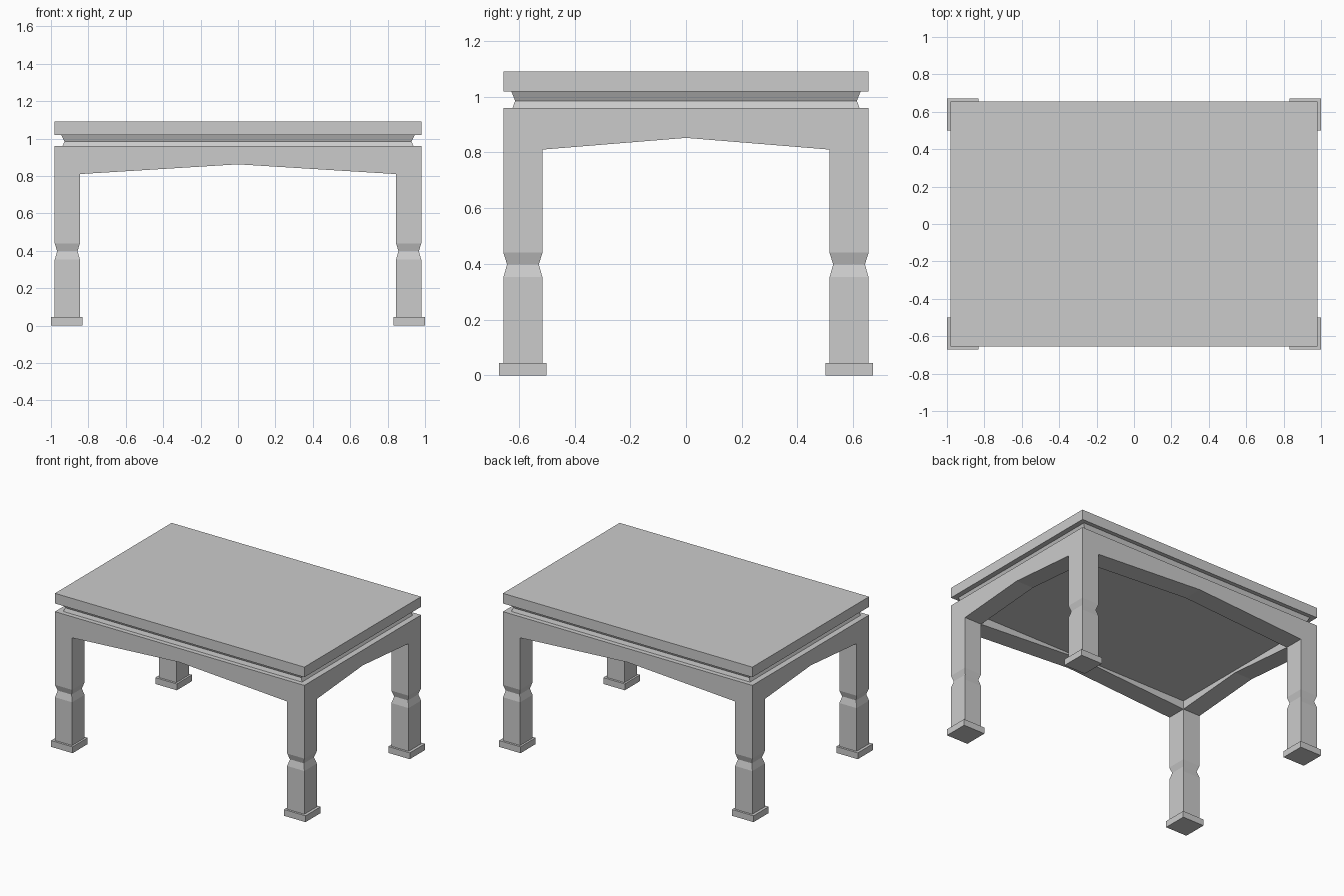
import bpy, bmesh

if "Cube" in bpy.data.objects:
    bpy.data.objects.remove(bpy.data.objects["Cube"])

X, Y = 0.98, 0.655          # outer half sizes of the frame
XI, YI = 0.845, 0.515       # inner faces of legs and aprons


def finish(bm, name):
    bmesh.ops.recalc_face_normals(bm, faces=bm.faces)
    me = bpy.data.meshes.new(name)
    bm.to_mesh(me)
    bm.free()
    ob = bpy.data.objects.new(name, me)
    bpy.context.collection.objects.link(ob)
    return ob


def stack(name, levels, cx=0, cy=0):
    """Rectangular sections (half x, half y, z) joined from bottom to top."""
    bm = bmesh.new()
    rings = [[bm.verts.new((cx + sx * hx, cy + sy * hy, z))
              for sx, sy in ((-1, -1), (1, -1), (1, 1), (-1, 1))]
             for hx, hy, z in levels]
    for a, b in zip(rings, rings[1:]):
        for i in range(4):
            j = (i + 1) % 4
            bm.faces.new((a[i], a[j], b[j], b[i]))
    bm.faces.new(rings[0][::-1])
    bm.faces.new(rings[-1])
    return finish(bm, name)


def prism(name, profile, vec):
    """Flat outline extruded along vec."""
    bm = bmesh.new()
    f = bm.faces.new([bm.verts.new(p) for p in profile])
    ext = bmesh.ops.extrude_face_region(bm, geom=[f], use_keep_orig=True)
    bmesh.ops.translate(bm, vec=vec,
                        verts=[g for g in ext["geom"] if isinstance(g, bmesh.types.BMVert)])
    return finish(bm, name)


# Table top slab
stack("table_top", [(X, Y, 1.018), (X, Y, 1.09)])

# Grooved waist under the top
stack("waist_moulding", [(0.94, 0.624, 0.955), (0.928, 0.613, 0.985), (0.945, 0.627, 1.02)])

# Underside panel closing the frame
stack("underside_panel", [(XI, YI, 0.87), (XI, YI, 0.957)])

# Arched aprons
for s, side in ((-1, "front"), (1, "back")):
    y = s * Y
    prism(side + "_apron",
          [(-X, y, 0.96), (-X, y, 0.81), (-XI, y, 0.81), (0, y, 0.862),
           (XI, y, 0.81), (X, y, 0.81), (X, y, 0.96)], (0, -s * (Y - YI), 0))
for s, side in ((-1, "left"), (1, "right")):
    x = s * X
    prism(side + "_apron",
          [(x, -YI, 0.96), (x, -YI, 0.81), (x, 0, 0.852), (x, YI, 0.81), (x, YI, 0.96)],
          (-s * (X - XI), 0, 0))

# Legs with a pinched band, and block feet
hx, hy = (X - XI) / 2, (Y - YI) / 2
pinch = 0.013
for sx, lr in ((-1, "left"), (1, "right")):
    for sy, fb in ((-1, "front"), (1, "back")):
        cx, cy = sx * (X + XI) / 2, sy * (Y + YI) / 2
        stack(f"{fb}_{lr}_leg",
              [(hx, hy, 0.04), (hx, hy, 0.352), (hx - pinch, hy - pinch, 0.398),
               (hx, hy, 0.44), (hx, hy, 0.81)], cx, cy)
        stack(f"{fb}_{lr}_foot", [(0.0845, 0.085, 0), (0.0845, 0.085, 0.045)],
              sx * 0.9155, cy)
